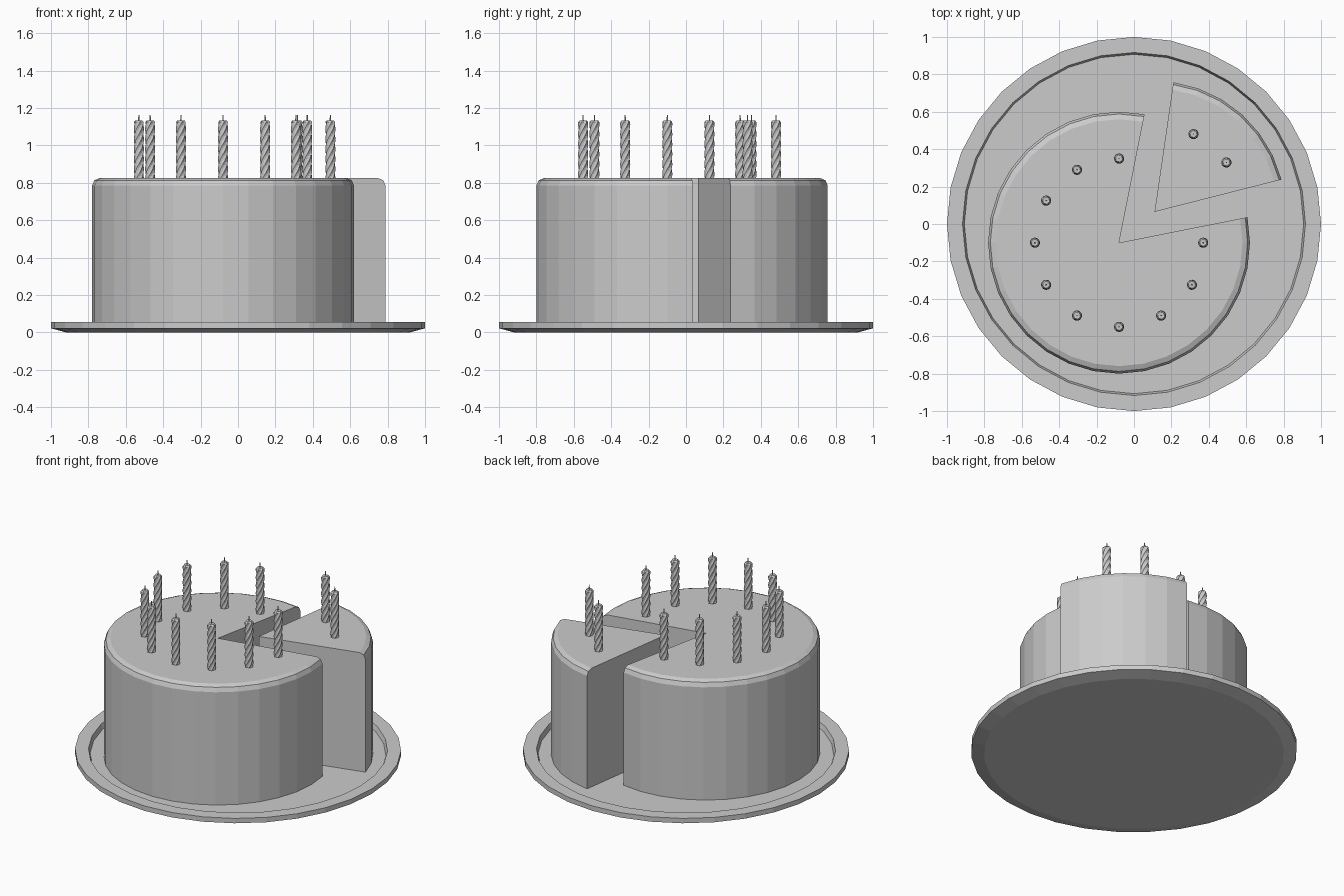
import bpy
from math import sin, cos, pi, radians

if "Cube" in bpy.data.objects:
    bpy.data.objects.remove(bpy.data.objects["Cube"])


def material(name, rgb):
    m = bpy.data.materials.new(name)
    m.diffuse_color = (*rgb, 1)
    m.use_nodes = True
    m.node_tree.nodes["Principled BSDF"].inputs["Base Color"].default_value = m.diffuse_color
    return m


GREY = material("plain grey", (0.6, 0.6, 0.6))


def make(name, verts, faces):
    me = bpy.data.meshes.new(name)
    me.from_pydata(verts, [], faces)
    me.materials.append(GREY)
    ob = bpy.data.objects.new(name, me)
    bpy.context.collection.objects.link(ob)
    return ob


def stack(name, rings):
    """Skin a list of equal rings, bottom to top, and cap both ends."""
    n = len(rings[0])
    verts = [v for r in rings for v in r]
    faces = [tuple(range(n))[::-1],
             tuple(range(len(verts) - n, len(verts)))]
    for k in range(len(rings) - 1):
        for i in range(n):
            j = (i + 1) % n
            faces.append((k*n + i, k*n + j, (k+1)*n + j, (k+1)*n + i))
    return make(name, verts, faces)


def ring(r, z, n, x=0, y=0, turn=0.0, inner=1.0):
    return [(x + r * (inner if i % 2 else 1) * cos(2*pi*i/n + turn),
             y + r * (inner if i % 2 else 1) * sin(2*pi*i/n + turn), z)
            for i in range(n)]


# Plate with a raised rim and chamfered underside
FLOOR = 0.022
stack("plate", [ring(r, z, 32) for r, z in
                [(0.92, 0), (1, 0.022), (1, 0.055), (0.917, 0.055), (0.907, FLOOR)]])


# Cake body and slice: sectors with a rounded top edge on the arc only
def sector(name, x, y, start, steps):
    seg = 2*pi/32
    rings = []
    for r, z in [(0.70, FLOOR), (0.70, 0.785), (0.688, 0.813), (0.66, 0.825)]:
        arc = [(x + r*cos(start + i*seg), y + r*sin(start + i*seg), z)
               for i in range(steps + 1)]
        rings.append([(x, y, z)] + arc)
    return stack(name, rings)


CX, CY = -0.08, -0.10
sector("cake_body", CX, CY, radians(78.75), 26)
sector("cake_slice", 0.11, 0.065, radians(14.25), 6)


# Twisted candles with wicks
def candle(i, x, y):
    levels = 20
    rings = [ring(0.027, 0.82 + 0.305*k/levels, 12, x, y, k*0.3, 0.84)
             for k in range(levels + 1)]
    rings.append(ring(0.019, 1.134, 12, x, y, levels*0.3, 0.9))
    stack(f"candle_{i}", rings)
    stack(f"wick_{i}", [ring(0.004, 1.13, 6, x, y), ring(0.003, 1.163, 6, x, y)])


spots = [(CX + 0.45*cos(radians(a)), CY + 0.45*sin(radians(a)))
         for a in range(90, 361, 30)]
spots += [(0.318, 0.481), (0.494, 0.329)]
for i, (x, y) in enumerate(spots):
    candle(i, x, y)
